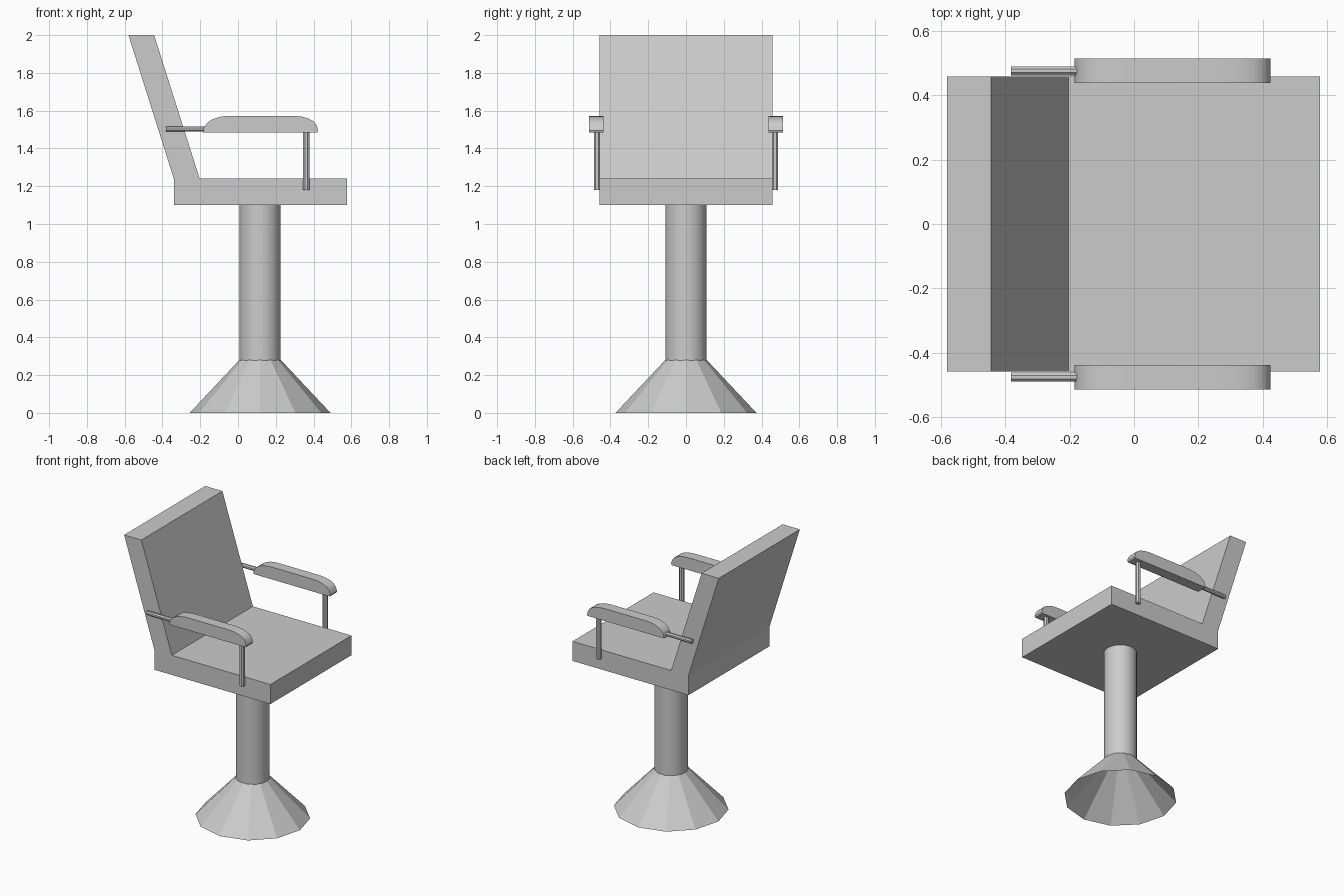
import bpy, bmesh
from math import pi
from mathutils import Matrix, Vector

if "Cube" in bpy.data.objects:
    bpy.data.objects.remove(bpy.data.objects["Cube"])


def finish(name, bm, smooth=False):
    bmesh.ops.recalc_face_normals(bm, faces=bm.faces)
    mesh = bpy.data.meshes.new(name)
    bm.to_mesh(mesh)
    bm.free()
    ob = bpy.data.objects.new(name, mesh)
    bpy.context.collection.objects.link(ob)
    if smooth:
        bpy.ops.object.select_all(action='DESELECT')
        ob.select_set(True)
        bpy.context.view_layer.objects.active = ob
        bpy.ops.object.shade_smooth_by_angle(angle=pi / 6)
    return ob


def extrude_profile(name, points, y0, y1, smooth=False):
    """Extrude an x-z outline from y0 to y1."""
    bm = bmesh.new()
    face = bm.faces.new([bm.verts.new((x, y0, z)) for x, z in points])
    new = bmesh.ops.extrude_face_region(bm, geom=[face], use_keep_orig=True)["geom"]
    bmesh.ops.translate(bm, vec=(0, y1 - y0, 0),
                        verts=[v for v in new if isinstance(v, bmesh.types.BMVert)])
    return finish(name, bm, smooth)


def rod(name, a, b, r1, r2, sides, caps=True, turn=0.0, smooth=False):
    """Cylinder or cone from point a (radius r1) to point b (radius r2)."""
    a, b = Vector(a), Vector(b)
    axis = b - a
    mat = (Matrix.Translation((a + b) / 2)
           @ axis.to_track_quat('Z', 'Y').to_matrix().to_4x4()
           @ Matrix.Rotation(turn, 4, 'Z'))
    bm = bmesh.new()
    bmesh.ops.create_cone(bm, cap_ends=caps, segments=sides, radius1=r1, radius2=r2,
                          depth=axis.length, matrix=mat)
    return finish(name, bm, smooth)


# Pedestal: hollow faceted foot and round column
CX = 0.117
rod("base_foot", (CX, 0, 0), (CX, 0, 0.28), 0.373, 0.11, 12, caps=False)
rod("column", (CX, 0, 0.275), (CX, 0, 1.105), 0.109, 0.109, 32, smooth=True)

# Seat and reclined backrest in one profile
extrude_profile("seat_and_back",
                [(-0.34, 1.10), (0.577, 1.10), (0.577, 1.24), (-0.203, 1.24),
                 (-0.444, 2.0), (-0.58, 2.0), (-0.34, 1.24)], -0.458, 0.458)

# Armrests on both sides: pad, front post, rear rod
pad = [(-0.185, 1.485), (0.42, 1.485), (0.424, 1.495), (0.417, 1.521), (0.402, 1.542),
       (0.374, 1.558), (0.335, 1.569), (0.285, 1.573), (-0.05, 1.573), (-0.098, 1.567),
       (-0.135, 1.555), (-0.162, 1.537), (-0.18, 1.513)]
for side, s in (("left", -1), ("right", 1)):
    extrude_profile("arm_pad_" + side, pad, s * 0.437, s * 0.5125, smooth=True)
    rod("arm_post_" + side, (0.362, s * 0.471, 1.18), (0.362, s * 0.471, 1.49),
        0.018, 0.018, 8, turn=pi / 8)
    rod("arm_rod_" + side, (-0.382, s * 0.475, 1.503), (-0.17, s * 0.475, 1.503),
        0.015, 0.015, 8, turn=pi / 8)
